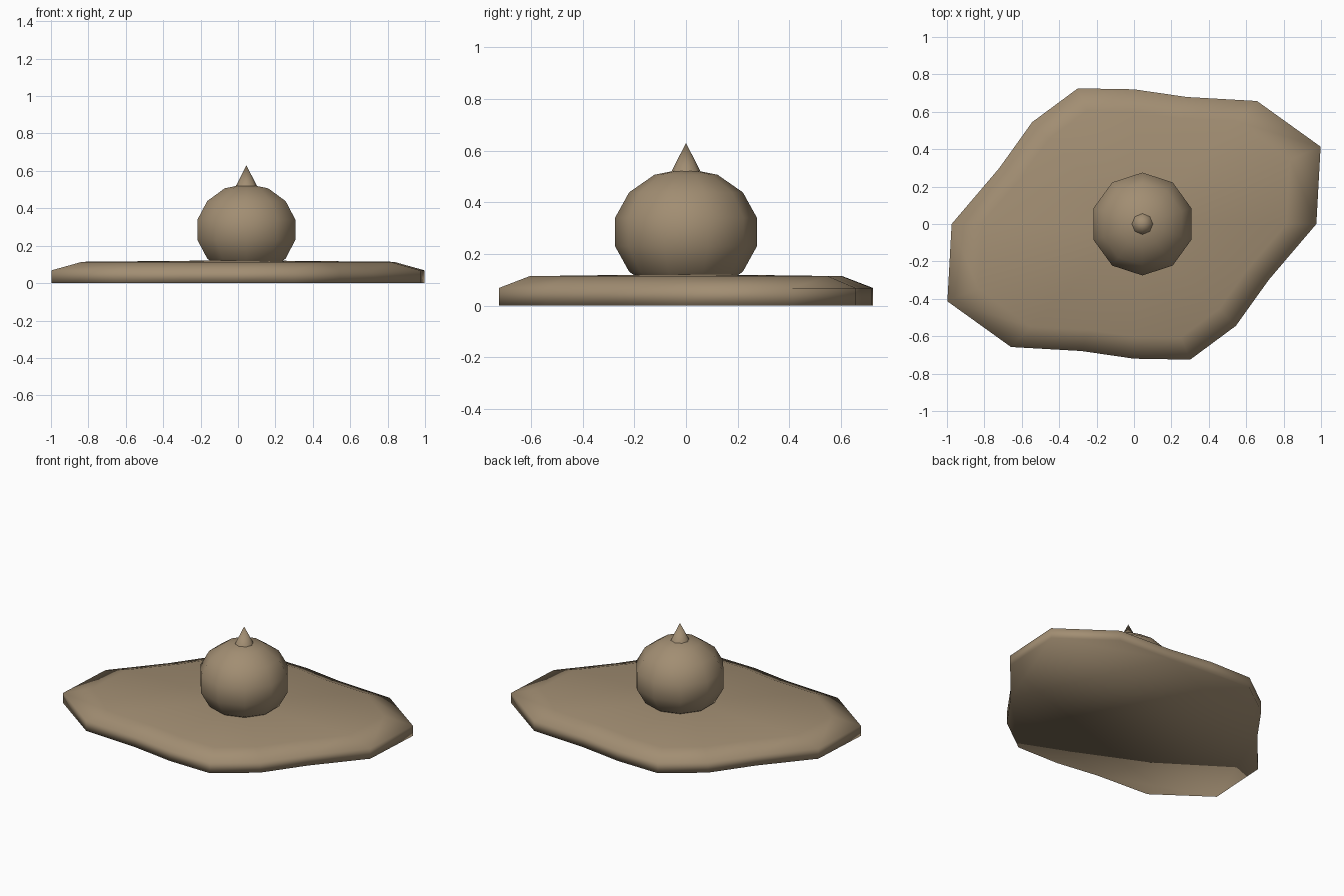
import bpy
from math import cos, sin, pi

if "Cube" in bpy.data.objects:
    bpy.data.objects.remove(bpy.data.objects["Cube"])

stone = bpy.data.materials.new("warm brown stone")
stone.diffuse_color = (0.36, 0.27, 0.17, 1)
stone.use_nodes = True
stone.node_tree.nodes["Principled BSDF"].inputs["Base Color"].default_value = stone.diffuse_color


def lathe(name, rings, sides, centre=(0, 0), bottom=None, top=None, start=0.0, radii=None):
    """Stack rings of (scale, z); radii shapes the outline; bottom/top are pole heights."""
    cx, cy = centre
    verts, faces = [], []
    for scale, z in rings:
        for i in range(sides):
            a = start + 2 * pi * i / sides
            r = scale * (radii[i] if radii else 1)
            verts.append((cx + r * cos(a), cy + r * sin(a), z))
    for k in range(len(rings) - 1):
        for i in range(sides):
            j = (i + 1) % sides
            faces.append((k * sides + i, k * sides + j,
                          (k + 1) * sides + j, (k + 1) * sides + i))
    # closing caps: a fan to a pole, or one flat face
    if bottom is None:
        faces.append(tuple(reversed(range(sides))))
    else:
        verts.append((cx, cy, bottom))
        faces += [((i + 1) % sides, i, len(verts) - 1) for i in range(sides)]
    if top is not None:
        last = (len(rings) - 1) * sides
        verts.append((cx, cy, top))
        faces += [(last + i, last + (i + 1) % sides, len(verts) - 1) for i in range(sides)]
    mesh = bpy.data.meshes.new(name)
    mesh.from_pydata(verts, [], faces)
    mesh.materials.append(stone)
    mesh.polygons.foreach_set("use_smooth", [True] * len(mesh.polygons))
    mesh.update()
    obj = bpy.data.objects.new(name, mesh)
    bpy.context.collection.objects.link(obj)
    return obj


# irregular slab, same outline repeated after half a turn
half_outline = [0.975, 1.08, 0.93, 0.735, 0.72, 0.785, 0.77, 0.78]
lathe("base_slab", [(1, 0), (1, 0.068), (0.835, 0.114)], 16,
      top=0.122, radii=half_outline * 2)

# slightly squashed ball resting in the slab
stacks = 7
ball_rings = []
for k in range(1, stacks):
    a = -pi / 2 + pi * k / stacks
    ball_rings.append((0.282 * cos(a), 0.285 + 0.246 * sin(a)))
lathe("ball", ball_rings, 10, centre=(0.045, 0), bottom=0.039, top=0.531, start=pi / 2)

# small pointed tip, with its flat underside kept sharp
tip = lathe("tip_cone", [(0.057, 0.518)], 8, centre=(0.045, 0), top=0.63, start=pi / 2)
bpy.context.view_layer.objects.active = tip
tip.select_set(True)
bpy.ops.object.shade_smooth_by_angle(angle=pi / 3)
